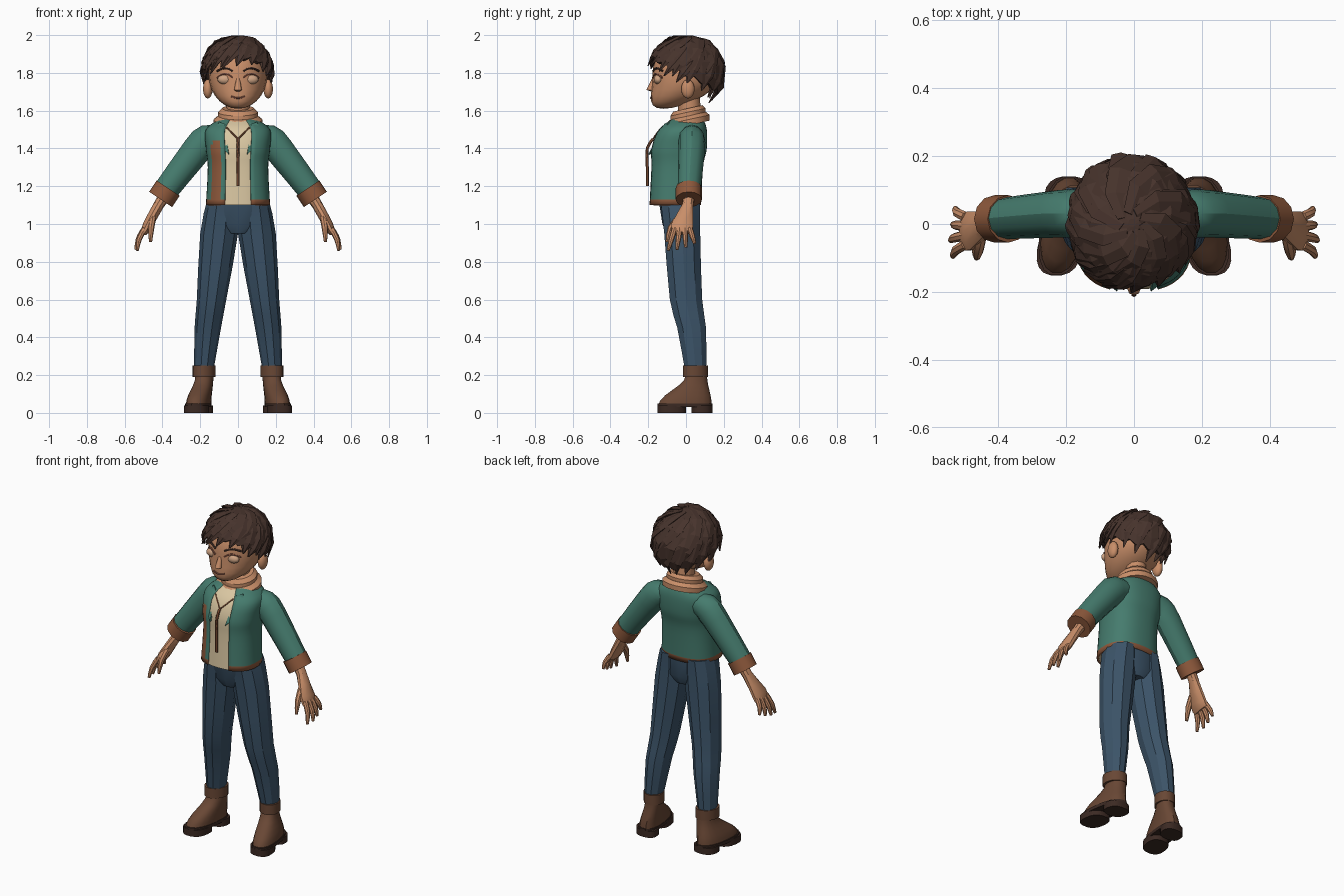
import bpy, bmesh, math, random
from mathutils import Vector

random.seed(4)
if "Cube" in bpy.data.objects:
    bpy.data.objects.remove(bpy.data.objects["Cube"])


def material(name, *rgb):
    mat = bpy.data.materials.new(name)
    mat.use_nodes = True
    mat.diffuse_color = (*rgb, 1)
    mat.node_tree.nodes["Principled BSDF"].inputs["Base Color"].default_value = (*rgb, 1)
    return mat


skin = material("skin", .58, .27, .14)
hair = material("dark hair", .062, .033, .025)
green = material("jacket green", .06, .2, .155)
denim = material("denim blue", .045, .088, .14)
leather = material("boot leather", .14, .063, .035)
rubber = material("sole brown", .045, .023, .017)
trim = material("trim brown", .27, .1, .045)
cream = material("shirt cream", .7, .57, .36)
lip = material("lip and lid", .3, .11, .07)
eye = material("eye", .62, .37, .23)


def finish(name, bm, materials, mirror=False, smooth=32, rule=None, thick=0):
    """Turn a bmesh into a shaded object."""
    bmesh.ops.recalc_face_normals(bm, faces=bm.faces)
    if rule:
        for face in bm.faces:
            face.material_index = rule(face.calc_center_median())
    mesh = bpy.data.meshes.new(name)
    bm.to_mesh(mesh)
    bm.free()
    part = bpy.data.objects.new(name, mesh)
    bpy.context.collection.objects.link(part)
    for mat in materials:
        mesh.materials.append(mat)
    if smooth:
        bpy.ops.object.select_all(action='DESELECT')
        part.select_set(True)
        bpy.context.view_layer.objects.active = part
        bpy.ops.object.shade_smooth_by_angle(angle=math.radians(smooth))
    if thick:
        solid = part.modifiers.new("thickness", 'SOLIDIFY')
        solid.thickness = thick
        solid.offset = -1
    if mirror:
        part.modifiers.new("mirror", 'MIRROR')


def bridge(rings, closed=True, cap_start=True, cap_end=True):
    """Skin a list of point rings."""
    bm = bmesh.new()
    rows = [[bm.verts.new(point) for point in ring] for ring in rings]
    count = len(rows[0])
    for low, high in zip(rows, rows[1:]):
        for i in range(count if closed else count - 1):
            j = (i + 1) % count
            bm.faces.new((low[i], low[j], high[j], high[i]))
    if closed and cap_start:
        bm.faces.new(rows[0])
    if closed and cap_end:
        bm.faces.new(rows[-1])
    return bm


def refine(points, steps):
    """Pass a smooth curve through the points."""
    vectors = [Vector(p) for p in points]
    padded = [vectors[0], *vectors, vectors[-1]]
    curve = []
    for a, b, c, d in zip(padded, padded[1:], padded[2:], padded[3:]):
        for k in range(steps):
            t = k / steps
            curve.append(b + (c - a) * t / 2 + (a * 2 - b * 5 + c * 4 - d) * t * t / 2
                         + (b * 3 - a - c * 3 + d) * t ** 3 / 2)
    return curve + [vectors[-1]]


def power(value, exponent):
    return math.copysign(abs(value) ** exponent, value)


def tube(name, points, *materials, sides=12, steps=1, level=True, ref=(0, 1, 0), square=1,
         arc=(0, 360), shear=None, **options):
    """Loft ovals (x, y, z, half width, half depth) along a path."""
    closed = arc == (0, 360)
    path = refine(points, steps)
    centres = [Vector(p[:3]) for p in path]
    rings = []
    for i, point in enumerate(path):
        along = Vector((0, 0, 1))
        if not level:
            along = (centres[min(i + 1, len(path) - 1)] - centres[max(i - 1, 0)]).normalized()
        across = Vector(ref).cross(along).normalized()
        outward = along.cross(across)
        ring = []
        for k in range(sides if closed else sides + 1):
            angle = math.radians(arc[0] + (arc[1] - arc[0]) * k / sides)
            spot = (centres[i] + across * point[3] * power(math.cos(angle), square)
                    + outward * point[4] * power(math.sin(angle), square))
            ring.append(shear(spot) if shear else spot)
        rings.append(ring)
    finish(name, bridge(rings, closed), materials, **options)


def ribbon(name, points, radius, mat, mirror=True):
    """Thin raised line through the points."""
    tube(name, [(*p, radius, radius) for p in points], mat, sides=6, steps=2, level=False,
         ref=(.1, .2, 1), mirror=mirror)


def ball(name, centre, size, mat, mirror=False, shift=None):
    bm = bmesh.new()
    bmesh.ops.create_uvsphere(bm, u_segments=20, v_segments=14, radius=1)
    for vert in bm.verts:
        spot = Vector(c + s * v for c, s, v in zip(centre, size, vert.co))
        vert.co = shift(spot) if shift else spot
    finish(name, bm, [mat], mirror, smooth=50)


# Head: an egg whose jaw is pushed forward
head_centre, head_size = Vector((0, 0, 1.79)), Vector((.155, .178, .18))


def jaw_push(z):
    drop = max(0, head_centre.z - z) / head_size.z
    return -.12 * drop * drop


def on_face(x, z):
    left = 1 - (x / head_size.x) ** 2 - ((z - head_centre.z) / head_size.z) ** 2
    return Vector((x, jaw_push(z) - head_size.y * math.sqrt(max(left, 0)), z))


def face_line(name, start, end, z, rise, radius, mat, mirror=True):
    xs = [start + (end - start) * k / 4 for k in range(5)]
    ribbon(name, [on_face(x, z + rise * math.sin(math.pi * k / 4)) for k, x in enumerate(xs)],
           radius, mat, mirror)


ball("head", head_centre, head_size, skin, shift=lambda p: Vector((p.x, p.y + jaw_push(p.z), p.z)))
tube("neck", [(0, .03, 1.48, .06, .06), (0, .01, 1.7, .06, .06)], skin)
tube("nose", [(0, -.17, 1.77, .01, .01), (0, -.19, 1.71, .02, .02), (0, -.17, 1.7, .01, .01)],
     skin, sides=8, smooth=60)
ball("ear", (.16, .01, 1.715), (.025, .035, .05), skin, mirror=True)
ball("eyeball", on_face(.068, 1.765) + Vector((0, .014, 0)), (.04, .024, .026), eye, mirror=True)
face_line("upper_lid", .03, .11, 1.775, .02, .005, lip)
face_line("eyebrow", .03, .11, 1.81, .015, .006, hair)
face_line("mouth", -.035, .035, 1.675, -.008, .005, lip, mirror=False)


# Hair: a jagged cap under swept locks
def scalp(angle, t, lift=0, jag=0):
    hem = 1.78 - .085 * math.sin(angle) + jag
    tilt = t * math.acos((hem - 1.8) / .18)
    reach = math.sin(tilt)
    return Vector((-.005 + (.17 + lift) * reach * math.cos(angle),
                   (.185 + lift) * reach * math.sin(angle), 1.8 + (.178 + lift) * math.cos(tilt)))


rows, columns = 6, 28
cap = [[scalp(math.tau * i / columns, (k + .2) / (rows + .2), jag=.02 * (i % 2)) for i in range(columns)]
       for k in range(rows + 1)]
finish("hair_cap", bridge(cap, cap_end=False), [hair], smooth=0, thick=.02)


def lock(angle, start, end, width, swirl):
    points = []
    for k in range(5):
        s = k / 4
        spot = scalp(angle + swirl * (1 - s), start + (end - start) * s, .004 + .016 * s * s)
        swell = math.sin(math.pi * (.2 + .8 * s))
        points.append((*spot, .003 + width * swell, .003 + .015 * swell))
    tube("hair_lock", points, hair, sides=6, level=False,
         ref=(math.cos(angle), math.sin(angle), 1), smooth=0)


for i in range(15):
    lock(math.tau * (i + .3 * random.random()) / 15, .12, 1.08 + .08 * random.random(), .05, .55)
for i in range(9):
    lock(math.tau * (i + .8) / 9, .05, .72 + .2 * random.random(), .06, .8)
# Side-swept fringe and sideburns
for degrees in (200, 222, 245, 325, 345):
    lock(math.radians(degrees), .35, 1.17, .04, .7)

# Shirt and open jacket share one torso
torso = [(0, -.06, 1.1, .17, .14), (0, -.05, 1.3, .16, .14), (0, -.04, 1.4, .17, .15),
         (0, -.02, 1.5, .17, .13), (0, .01, 1.56, .09, .08)]
tube("shirt", [(x, y, z, w * .94, d * .95) for x, y, z, w, d in torso], cream,
     sides=32, steps=3, square=.82)


def jacket_colour(c):
    patch = -.14 < c.x < -.09 and c.y < -.09 and c.z < 1.45
    return 1 if c.z < 1.14 or patch else 0


tube("jacket", torso, green, trim, sides=36, steps=5, square=.82, arc=(-70, 250),
     rule=jacket_colour, thick=.012)


def on_chest(x, z):
    return Vector((x, -.205 + .6 * max(0, z - 1.4) + 2.5 * x * x, z))


lapel = bmesh.new()
lapel.faces.new([lapel.verts.new(on_chest(x, z)) for x, z in
                 ((.05, 1.37), (.12, 1.44), (.1, 1.46), (.13, 1.48), (.1, 1.54), (.07, 1.53))])
finish("lapel", lapel, [green], mirror=True, smooth=0, thick=.009)
ribbon("shirt_neckline", [on_chest(x, 1.45 + x) for x in (0, .03, .06)], .004, trim)
ribbon("shirt_placket", [on_chest(0, z) for z in (1.2, 1.3, 1.4, 1.45)], .008, trim, mirror=False)

# Rolled collar, raised at the back
for name, z, radius in (("collar_fold", 1.52, .13), ("collar_stand", 1.56, .105)):
    tube(name, [(0, .01, z, radius, radius * .9), (0, .01, z + .03, radius, radius * .9),
                (0, .01, z + .05, radius * .8, radius * .75)],
         skin, sides=18, smooth=25, shear=lambda p: Vector((p.x, p.y, p.z + .22 * p.y)))

# Sleeves and cuffs
limb = dict(level=False, mirror=True)
tube("sleeve", [(.09, .03, 1.465, .055, .06), (.16, .03, 1.447, .08, .07), (.22, .03, 1.39, .078, .07),
                (.4, .015, 1.155, .065, .06)], green, steps=2, **limb)
tube("sleeve_cuff", [(.37, .015, 1.19, .073, .07), (.41, .015, 1.13, .073, .07)], trim, **limb)

# Hands with evenly fanned fingers
tube("palm", [(.38, .015, 1.16, .034, .034), (.42, .01, 1.1, .028, .03), (.48, -.02, .99, .026, .06),
              (.5, -.02, .95, .016, .055)], skin, sides=10, steps=2, **limb)
for i, name in enumerate(("index", "middle", "ring", "little")):
    root = Vector((.495, -.06 + .027 * i, .975))
    tip = Vector((.54 - .007 * abs(i - 1), -.095 + .047 * i, .86 + .004 * i * i))
    knuckle = (root + tip) / 2 + Vector((.01, 0, 0))
    tube(name + "_finger", [(*root, .015, .015), (*knuckle, .014, .014), (*tip, .008, .008)],
         skin, sides=8, steps=2, **limb)
tube("thumb", [(.45, -.03, 1.04, .018, .018), (.46, -.08, .98, .017, .017), (.463, -.1, .905, .008, .008)],
     skin, sides=8, steps=2, **limb)

# Jeans
tube("jeans_seat", [(0, -.025, .95, .06, .08), (0, -.025, 1, .165, .1), (0, -.035, 1.13, .16, .11)],
     denim, sides=16, square=.85)
tube("jeans_leg", [(.085, -.03, 1.12, .08, .11), (.1, -.02, .95, .1, .1), (.14, 0, .6, .078, .09),
                   (.16, .03, .45, .07, .08), (.18, .05, .235, .052, .06)],
     denim, sides=10, steps=2, mirror=True, smooth=22)

# Boots, toes turned slightly out
boot = dict(mirror=True, shear=lambda p: Vector((p.x - .13 * (p.y - .05), p.y, p.z)))
tube("boot_cuff", [(.18, .05, .19, .06, .067), (.18, .05, .25, .06, .067)], leather, sides=14, **boot)
upper = []
for k in range(7):
    ease = math.cos(math.pi * k / 6)
    upper.append((.19 + .012 * ease, .025 - .03 * ease, .04 + .16 * k / 6, .055 + .008 * ease, .1 + .043 * ease))
tube("boot_upper", upper, leather, sides=18, square=.85, **boot)
for name, y, bottom, top, depth in (("boot_welt", -.005, .03, .05, .147), ("forefoot_sole", -.075, 0, .04, .077),
                                    ("boot_heel", .085, 0, .04, .056)):
    tube(name, [(.203, y, z, .066, depth) for z in (bottom, top)], rubber, sides=18, square=.8, **boot)
